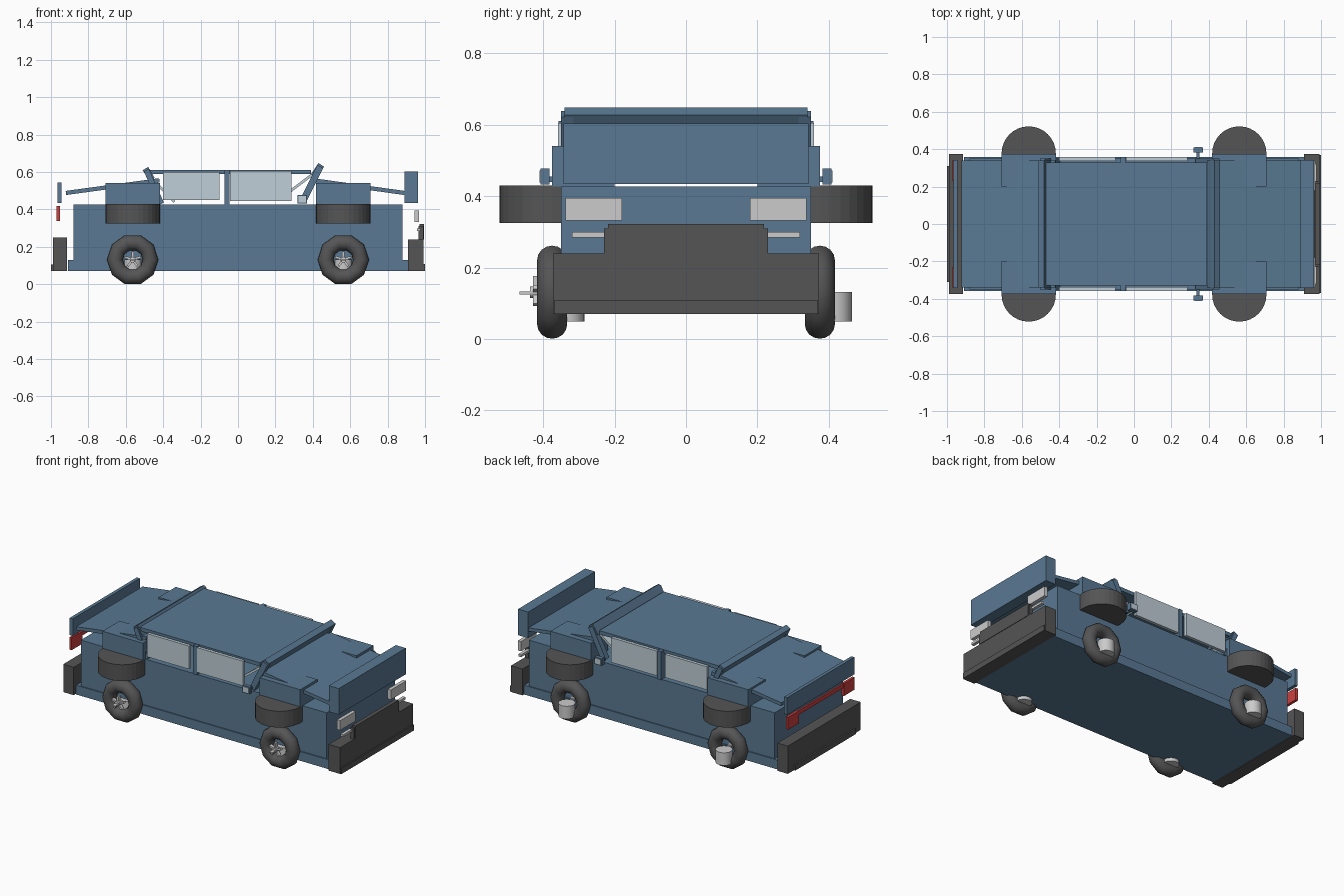
import bpy, math
from mathutils import Vector

if "Cube" in bpy.data.objects:
    bpy.data.objects.remove(bpy.data.objects["Cube"])


def material(name, rgb):
    m = bpy.data.materials.new(name)
    m.diffuse_color = (*rgb, 1)
    m.use_nodes = True
    m.node_tree.nodes["Principled BSDF"].inputs["Base Color"].default_value = m.diffuse_color
    return m


BLUE = material("blue_paint", (0.10, 0.19, 0.29))
DARK = material("dark_rubber", (0.09, 0.09, 0.09))
GLASS = material("pale_glass", (0.52, 0.62, 0.68))
RED = material("red_lens", (0.6, 0.05, 0.05))


def finish(name, mat, smooth=False):
    o = bpy.context.object
    o.name = name
    if mat:
        o.data.materials.append(mat)
    if smooth:
        bpy.ops.object.shade_smooth_by_angle(angle=math.radians(40))
    return o


def box(name, x, y, z, mat=None):
    """Box from (min, max) ranges on each axis."""
    bpy.ops.mesh.primitive_cube_add(size=1, location=[sum(r) / 2 for r in (x, y, z)])
    bpy.context.object.scale = [r[1] - r[0] for r in (x, y, z)]
    return finish(name, mat)


def slab(name, a, b, thick, y, mat):
    """Sloping slab whose centre line runs from a to b in the xz plane."""
    d = Vector(b) - Vector(a)
    bpy.ops.mesh.primitive_cube_add(
        size=1, location=((a[0] + b[0]) / 2, sum(y) / 2, (a[1] + b[1]) / 2),
        rotation=(0, -math.atan2(d.y, d.x), 0))
    bpy.context.object.scale = (d.length, y[1] - y[0], thick)
    return finish(name, mat)


def side(s, a, b):
    return tuple(sorted((s * a, s * b)))


# Main body and sill
box("lower_body", (-0.88, 0.88), (-0.35, 0.35), (0.07, 0.427), BLUE)
box("sill", (-0.91, 0.91), (-0.357, 0.357), (0.07, 0.13), BLUE)

# Hood, trunk lid and end panels
slab("hood", (0.40, 0.556), (0.89, 0.488), 0.022, (-0.34, 0.34), BLUE)
slab("trunk_lid", (-0.92, 0.488), (-0.42, 0.556), 0.022, (-0.34, 0.34), BLUE)
box("front_panel", (0.89, 0.962), (-0.343, 0.343), (0.434, 0.603), BLUE)
box("rear_panel", (-0.965, -0.943), (-0.343, 0.343), (0.434, 0.545), BLUE)

# Bumpers and grille
box("front_bumper", (0.91, 0.992), (-0.373, 0.373), (0.07, 0.24), DARK)
box("front_lip", (0.985, 1.0), (-0.37, 0.37), (0.07, 0.107), DARK)
box("grille", (0.965, 0.992), (-0.23, 0.23), (0.20, 0.31), DARK)
box("grille_top", (0.97, 0.995), (-0.218, 0.218), (0.24, 0.322), DARK)
box("rear_bumper", (-0.99, -0.915), (-0.373, 0.373), (0.07, 0.25), DARK)
box("rear_lip", (-1.0, -0.985), (-0.31, 0.31), (0.07, 0.105), DARK)

# Cabin roof, windscreen frames and glass
box("roof", (-0.48, 0.39), (-0.33, 0.33), (0.588, 0.612), BLUE)
slab("windscreen_header", (0.405, 0.578), (0.445, 0.638), 0.036, (-0.34, 0.34), BLUE)
slab("rear_header", (-0.495, 0.618), (-0.46, 0.56), 0.034, (-0.34, 0.34), BLUE)
slab("windscreen", (0.27, 0.49), (0.395, 0.585), 0.014, (-0.32, 0.32), GLASS)
slab("rear_glass", (-0.47, 0.575), (-0.34, 0.44), 0.014, (-0.32, 0.32), GLASS)

# Lights
box("tail_light_bar", (-0.966, -0.955), (-0.34, 0.34), (0.39, 0.415), RED)

for s in (-1, 1):
    # Pillars and side windows
    slab("front_pillar", (0.345, 0.44), (0.44, 0.63), 0.036, side(s, 0.315, 0.35), BLUE)
    slab("rear_pillar", (-0.49, 0.61), (-0.41, 0.43), 0.03, side(s, 0.315, 0.35), BLUE)
    box("centre_pillar", (-0.072, -0.045), side(s, 0.32, 0.357), (0.425, 0.61), BLUE)
    box("rear_side_window", (-0.40, -0.10), side(s, 0.338, 0.358), (0.45, 0.60), GLASS)
    box("front_side_window", (-0.042, 0.285), side(s, 0.338, 0.358), (0.445, 0.605), GLASS)

    # Headlights, indicators and tail lights
    box("headlight", (0.945, 0.968), side(s, 0.18, 0.337), (0.332, 0.395))
    box("indicator", (0.957, 0.977), side(s, 0.225, 0.32), (0.284, 0.299))
    box("tail_light", (-0.97, -0.953), side(s, 0.23, 0.34), (0.338, 0.418), RED)

    # Door mirrors
    box("mirror_stalk", (0.335, 0.35), side(s, 0.34, 0.39), (0.44, 0.455), BLUE)
    box("mirror_housing", (0.317, 0.37), side(s, 0.383, 0.408), (0.432, 0.478), BLUE)
    box("mirror_glass", (0.323, 0.363), side(s, 0.406, 0.411), (0.438, 0.472), GLASS)

    for cx in (-0.563, 0.563):
        # Fender block with a half-round arch below it
        box("fender", (cx - 0.145, cx + 0.145), side(s, 0.2, 0.375), (0.427, 0.54), BLUE)
        bpy.ops.mesh.primitive_cylinder_add(vertices=32, radius=0.145, depth=0.105,
                                            location=(cx, s * 0.377, 0.377))
        finish("wheel_arch", DARK)

        # Tyre
        bpy.ops.mesh.primitive_torus_add(
            major_segments=10, minor_segments=16, major_radius=0.095, minor_radius=0.042,
            location=(cx, s * 0.375, 0.131), rotation=(math.pi / 2, 0, 0))
        finish("tyre", DARK, True)

        # Upright hub drum, offset to the same side on every wheel
        bpy.ops.mesh.primitive_cylinder_add(vertices=20, radius=0.05, depth=0.082,
                                            location=(cx, s * 0.375 + 0.04, 0.09))
        finish("hub_drum", None, True)

        # Flat spokes and hub cap, offset the other way
        hy = s * 0.375 - 0.042
        for i in range(5):
            a = math.tau * i / 5 + math.pi / 2
            bpy.ops.mesh.primitive_cube_add(
                size=1, location=(cx + 0.022 * math.cos(a), hy, 0.132 + 0.022 * math.sin(a)),
                rotation=(0, -a, 0))
            bpy.context.object.scale = (0.044, 0.022, 0.012)
            finish("spoke", None)
        box("spoke_bar", (cx - 0.012, cx + 0.012), (hy - 0.05, hy + 0.03), (0.125, 0.133))
        bpy.ops.mesh.primitive_cylinder_add(vertices=16, radius=0.016, depth=0.04,
                                            location=(cx, hy, 0.131),
                                            rotation=(math.pi / 2, 0, 0))
        finish("hub_cap", None, True)
